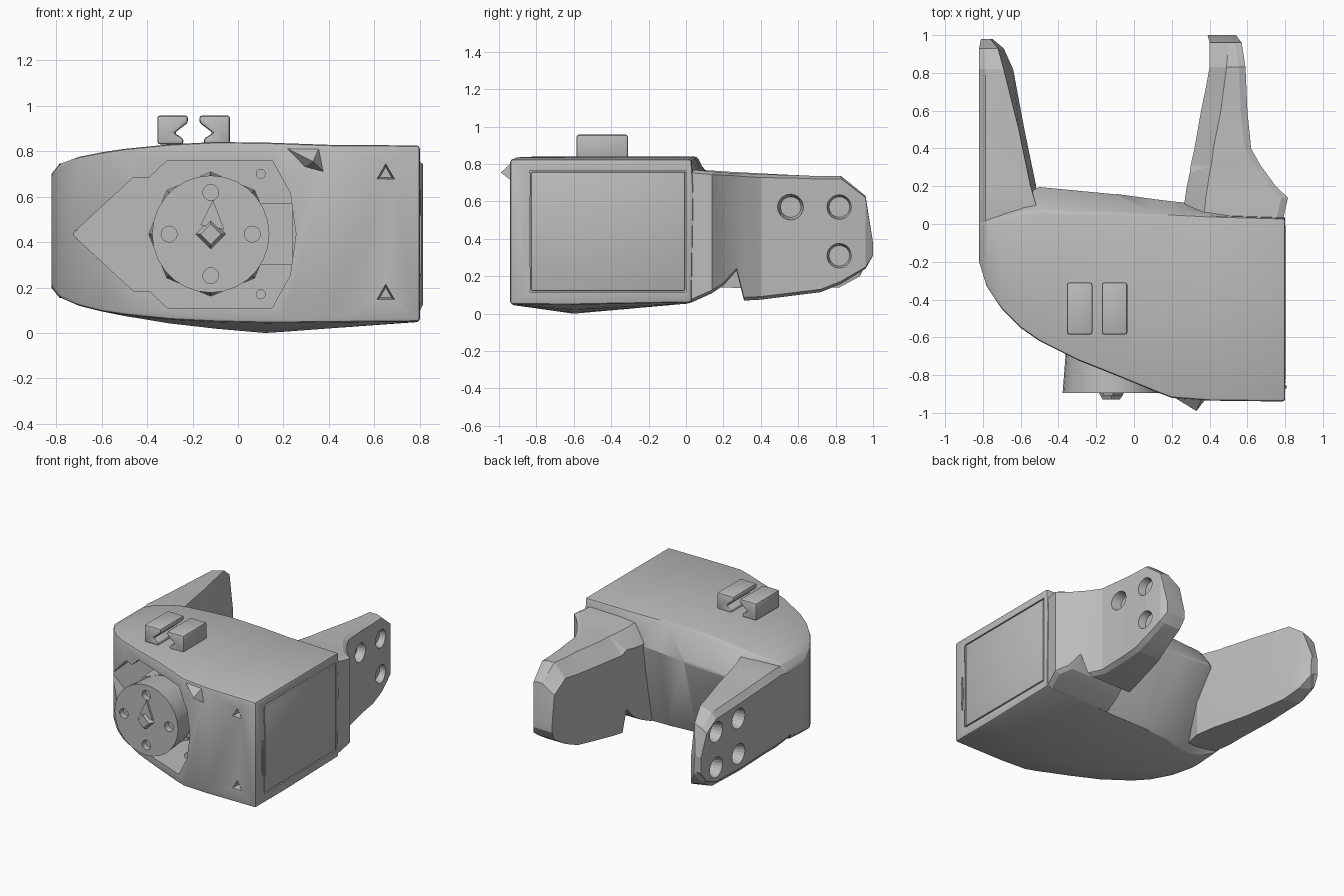
import bpy, bmesh, math
from mathutils import Vector, Matrix

old = bpy.data.objects.get("Cube")
if old:
    bpy.data.objects.remove(old, do_unlink=True)

grey = bpy.data.materials.new("matte_grey")
grey.use_nodes = True
grey.diffuse_color = (0.5, 0.5, 0.5, 1)
grey.node_tree.nodes["Principled BSDF"].inputs["Base Color"].default_value = (0.5, 0.5, 0.5, 1)


def finish(name, bm):
    bmesh.ops.recalc_face_normals(bm, faces=bm.faces)
    mesh = bpy.data.meshes.new(name)
    bm.to_mesh(mesh)
    bm.free()
    mesh.materials.append(grey)
    obj = bpy.data.objects.new(name, mesh)
    bpy.context.collection.objects.link(obj)
    return obj


def loft(name, rings):
    """Skin a list of equal-length point rings and cap both ends."""
    bm = bmesh.new()
    loops = [[bm.verts.new(p) for p in ring] for ring in rings]
    n = len(loops[0])
    for a, b in zip(loops, loops[1:]):
        for i in range(n):
            j = (i + 1) % n
            bm.faces.new((a[i], a[j], b[j], b[i]))
    bm.faces.new(loops[0])
    bm.faces.new(loops[-1])
    return finish(name, bm)


def prism(name, outline, y0, y1):
    """Extrude an x-z outline along y."""
    return loft(name, [[(x, y, z) for x, z in outline] for y in (y0, y1)])


def cone(name, start, end, r0, r1, sides):
    start, end = Vector(start), Vector(end)
    axis = end - start
    bm = bmesh.new()
    bmesh.ops.create_cone(bm, cap_ends=True, segments=sides, radius1=r0, radius2=r1, depth=axis.length)
    turn = axis.to_track_quat('Z', 'Y').to_matrix().to_4x4()
    bm.transform(Matrix.Translation((start + end) / 2) @ turn)
    return finish(name, bm)


def box(name, lo, hi):
    x0, y0, z0 = lo
    x1, y1, z1 = hi
    return prism(name, [(x0, z0), (x1, z0), (x1, z1), (x0, z1)], y0, y1)


def apply_mod(obj, kind, **settings):
    mod = obj.modifiers.new(kind, kind)
    for key, value in settings.items():
        setattr(mod, key, value)
    bpy.context.view_layer.objects.active = obj
    bpy.ops.object.modifier_apply(modifier=mod.name)


def cut(obj, cutter):
    apply_mod(obj, 'BOOLEAN', operation='DIFFERENCE', solver='EXACT', object=cutter)
    bpy.data.objects.remove(cutter, do_unlink=True)


def bevel(obj, width):
    apply_mod(obj, 'BEVEL', width=width, segments=2, limit_method='ANGLE', angle_limit=math.radians(40))


def smooth(obj, angle=25):
    bpy.ops.object.select_all(action='DESELECT')
    obj.select_set(True)
    bpy.context.view_layer.objects.active = obj
    bpy.ops.object.shade_smooth_by_angle(angle=math.radians(angle))


# Body: y-z sections along x
# x, front y, top z, bottom z, back top y, back ridge y, back bottom y
stations = [
    (-.82, -.20, .70, .20, .00, .02, -.05),
    (-.78, -.33, .745, .155, .02, .04, -.08),
    (-.70, -.45, .775, .12, .04, .08, -.10),
    (-.60, -.55, .795, .095, .06, .15, -.11),
    (-.50, -.62, .81, .08, .07, .20, -.09),
    (-.30, -.72, .83, .06, .06, .18, -.02),
    (-.10, -.80, .84, .05, .06, .16, .01),
    (.12, -.89, .838, .045, .05, .13, .02),
    (.20, -.92, .835, .045, .05, .12, .02),
    (.40, -.935, .828, .047, .04, .10, .03),
    (.80, -.94, .825, .05, .03, .04, .03),
]
rings = []
for x, front, top, low, back, ridge, under in stations:
    keel = low - .045 * max(0, 1 - abs(x - .12) / .7)
    rings.append([(x, front, low), (x, front, top), (x, back, top), (x, ridge, .64),
                  (x, under, low + .01), (x, max(-.6, front * .75), keel)])
body = loft("body", rings)
bevel(body, .014)

# Pointed recess in the front
half = [(-.73, 0), (-.46, .25), (-.39, .25), (-.31, .325), (.15, .325), (.23, .18), (.255, 0)]
outline = [(x, .435 + z) for x, z in half] + [(x, .435 - z) for x, z in half[-2:0:-1]]
cut(body, prism("recess_cutter", outline, -1.2, -.415))

# Screw pockets at the right edge of the front
for z in (.17, .70):
    cut(body, cone("pocket_cutter", (.65, -1, z), (.65, -.86, z), .055, .03, 3))
# Shallow side opening
cut(body, box("side_cutter", (.785, -.835, .115), (.9, .0, .765)))
smooth(body)

# Side cover with its slots
cover = box("side_cover", (.76, -.828, .122), (.803, -.005, .758))
bevel(cover, .008)
smooth(cover)
for z in (.19, .69):
    box("cover_slot_rib", (.79, -.84, z - .06), (.806, -.832, z + .06))
loft("cover_latch", [[(x, -.86, .26), (x, -.87, .32), (x, -.87, .46), (x, -.86, .52), (x, -.852, .39)]
                     for x in (.79, .808)])


# Arms: x-z sections along y
# y, outer x, inner top x, inner bottom x, bottom z, top z
def arm(name, sections, side, rounding, inner_drop, tilt):
    rings = []
    for y, outer, top_in, low_in, low, top in sections:
        edge = outer - side * .035
        height = top - low
        rise = height * rounding
        rings.append([(outer, y, low + rise), (outer, y, top - rise), (edge, y, top - tilt),
                      (top_in, y, top), (low_in, y, top - height * inner_drop),
                      (low_in, y, low), (edge, y, low + tilt)])
    obj = loft(name, rings)
    apply_mod(obj, 'TRIANGULATE')
    face = side * (.64 if side > 0 else .835)
    for y in (.56, .82):
        for z in (.31, .57):
            cut(obj, cone("hole_cutter", (face, y, z), (face - side * .1, y, z), .077, .055, 20))
    smooth(obj, 15)


arm("right_side_arm", [
    (-.10, .78, .36, .25, .07, .77),
    (.03, .79, .37, .26, .06, .77),
    (.14, .815, .38, .27, .11, .76),
    (.20, .75, .39, .28, .15, .755),
    (.27, .70, .40, .295, .23, .75),
    (.31, .67, .41, .30, .07, .75),
    (.40, .62, .42, .32, .075, .745),
    (.60, .60, .46, .355, .10, .74),
    (.72, .595, .475, .38, .115, .735),
    (.83, .59, .49, .40, .16, .735),
    (.96, .57, .50, .40, .24, .63),
    (1.0, .54, .44, .39, .31, .38),
], 1, .025, .16, 0)
arm("left_side_arm", [
    (-.19, -.82, -.54, -.58, .17, .73),
    (.07, -.82, -.51, -.50, .14, .77),
    (.21, -.82, -.55, -.52, .14, .76),
    (.50, -.82, -.61, -.58, .13, .745),
    (.82, -.82, -.69, -.64, .14, .73),
    (.93, -.82, -.72, -.69, .20, .65),
    (.98, -.81, -.76, -.75, .30, .46),
], -1, .11, .6, .025)

# Motor block, its side shelf and the round output disc
cx, cz = -.12, .435
cone("motor_block", (cx, -.38, cz), (cx, -.68, cz), .275, .26, 8)
box("recess_shelf", (.0, -.72, .30), (.24, -.40, .57))
disc = cone("output_disc", (cx, -.60, cz), (cx, -.895, cz), .235, .258, 28)
for i in range(4):
    a = i * math.pi / 2
    px, pz = cx + .183 * math.cos(a), cz + .183 * math.sin(a)
    cut(disc, cone("disc_hole_cutter", (px, -.95, pz), (px, -.85, pz), .035, .035, 16))
smooth(disc)
cone("disc_hub", (cx, -.88, cz), (cx, -.93, cz), .075, .045, 4)
prism("disc_pointer", [(cx - .045, cz + .04), (cx + .06, cz + .02), (cx + .01, cz + .15)], -.91, -.88)
for z in (.17, .70):
    smooth(cone("recess_screw", (.10, -.40, z), (.10, -.74, z), .022, .022, 12))

# Pair of mirrored top clips
for side in (-1, 1):
    shape = [(.045, .83), (.045, .855), (.085, .88), (.025, .925), (.025, .957), (.16, .957), (.16, .83)]
    clip = prism("top_clip", [(-.195 + side * x, z) for x, z in shape], -.585, -.31)
    bevel(clip, .012)
    smooth(clip)

# Small faceted spur on the upper front edge
base = [(.20, -.91, .82), (.36, -.92, .82), (.385, -.92, .70), (.29, -.92, .73)]
bm = bmesh.new()
foot = [bm.verts.new(p) for p in base]
tip = bm.verts.new((.33, -.99, .755))
bm.faces.new(foot)
for i in range(4):
    bm.faces.new((foot[i], foot[(i + 1) % 4], tip))
finish("front_spur", bm)
